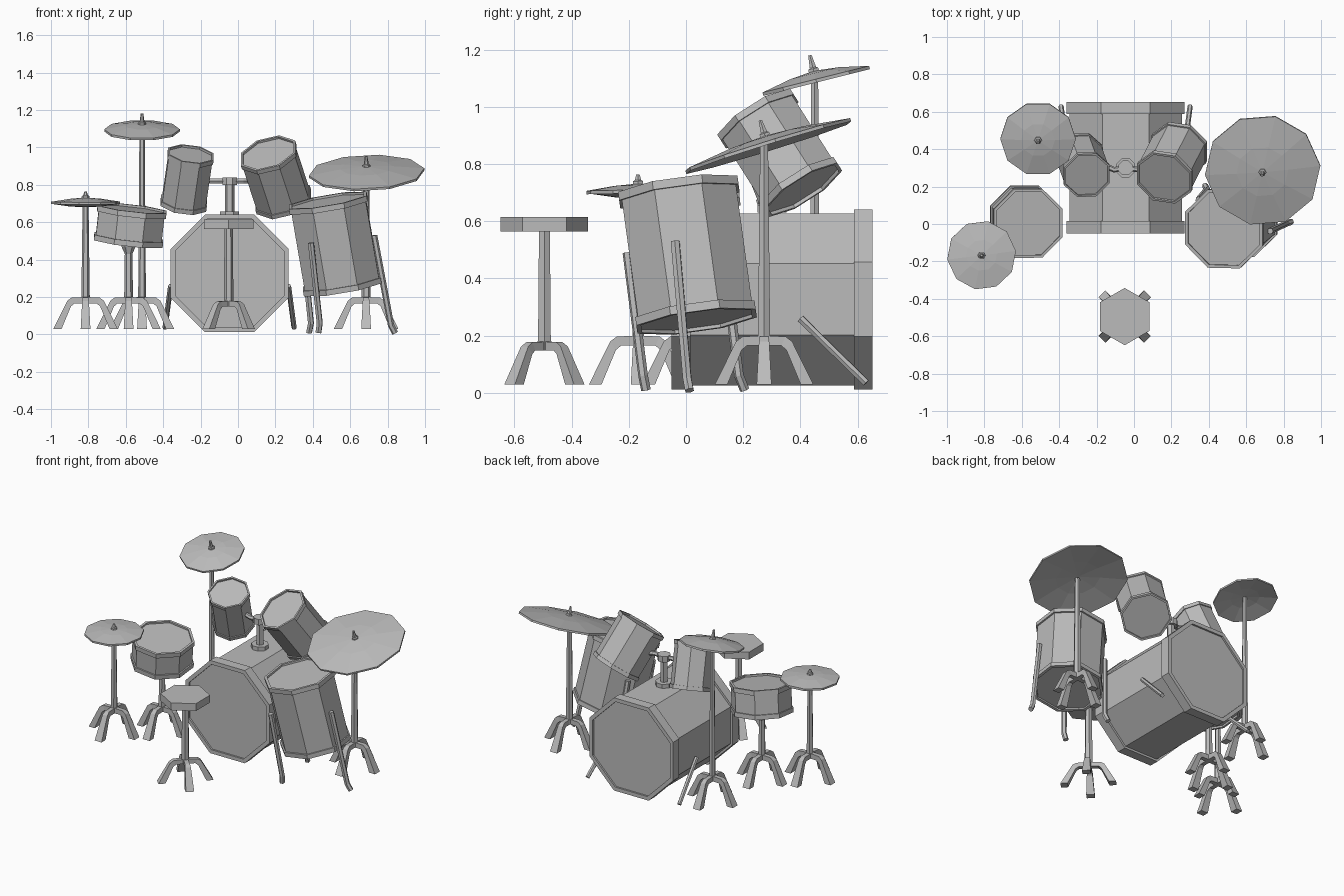
import bpy, bmesh, math
from mathutils import Vector, Matrix

cube = bpy.data.objects.get("Cube")
if cube:
    bpy.data.objects.remove(cube)

grey = bpy.data.materials.new("plain_grey")
grey.use_nodes = True
grey.diffuse_color = (0.5, 0.5, 0.5, 1)
grey.node_tree.nodes["Principled BSDF"].inputs["Base Color"].default_value = (0.5, 0.5, 0.5, 1)


def finish(name, bm):
    bmesh.ops.recalc_face_normals(bm, faces=bm.faces)
    mesh = bpy.data.meshes.new(name)
    bm.to_mesh(mesh)
    bm.free()
    mesh.materials.append(grey)
    obj = bpy.data.objects.new(name, mesh)
    bpy.context.collection.objects.link(obj)
    return obj


def lathe(name, profile, sides, base, axis=(0, 0, 1), spin=0.0):
    """Spin (radius, height) points into a faceted solid standing on base along axis."""
    up = Vector(axis).normalized()
    side = Vector((1, 0, 0))
    side = (side - up * side.dot(up)).normalized()
    frame = Matrix((side, up.cross(side), up)).transposed()
    bm = bmesh.new()
    rings = []
    for r, h in profile:
        count = sides if r > 0 else 1
        ring = []
        for i in range(count):
            a = 2 * math.pi * (i + spin) / sides
            ring.append(bm.verts.new(frame @ Vector((r * math.cos(a), r * math.sin(a), h)) + Vector(base)))
        rings.append(ring)
    for low, high in zip(rings, rings[1:]):
        for i in range(sides):
            j = (i + 1) % sides
            loop = [low[i % len(low)], low[j % len(low)], high[j % len(high)], high[i % len(high)]]
            bm.faces.new(list(dict.fromkeys(loop)))
    return finish(name, bm)


def drum(name, bottom, top, radius, rim, recess=0.012):
    """Octagonal shell with a raised rim and a recessed head at both ends."""
    axis = Vector(top) - Vector(bottom)
    full, shell, inner = axis.length, radius * 0.955, radius * 0.92
    half = [(0, recess), (inner, recess), (inner, 0), (radius, 0), (radius, rim), (shell, rim)]
    profile = half + [(r, full - h) for r, h in reversed(half)]
    return lathe(name, profile, 8, bottom, axis, 0.5)


def cymbal(name, centre, radius, axis, dome=0.034, spike=0.09, spin=0.0):
    lathe(name, [(0, dome - 0.012), (radius * 0.45, dome * 0.75 - 0.012), (radius, -0.008),
                 (radius, 0.004), (radius * 0.45, dome * 0.75), (0, dome)], 10, centre, axis, spin)
    lathe(name + "_bell", [(0, dome - 0.01), (0.022, dome - 0.01), (0.02, dome + 0.008),
                           (0.013, dome + 0.012), (0.007, spike), (0, spike)], 6, centre, axis)


def pole(name, x, y, low, high, wide=0.023, narrow=0.016):
    lathe(name, [(0, low), (wide, low), (narrow, high), (0, high)], 6, (x, y, 0))


# Leg outline: outer radius, outer height, inner radius, inner height, half width
LEG = [(0.0, 0.2, 0.0, 0.165, 0.014), (0.075, 0.197, 0.06, 0.165, 0.015),
       (0.098, 0.18, 0.078, 0.15, 0.018), (0.172, 0.03, 0.128, 0.03, 0.026)]


def stand(name, x, y, turn=0.0, tall=1.0):
    bm = bmesh.new()
    for k in range(4):
        rot = Matrix.Rotation(turn + k * math.pi / 2, 3, 'Z')
        rings = []
        for ro, zo, ri, zi, w in LEG:
            corners = [(ro, -w, zo), (ro, w, zo), (ri, w, zi), (ri, -w, zi)]
            rings.append([bm.verts.new(rot @ Vector((a, b, 0.03 + (c - 0.03) * tall)) + Vector((x, y, 0)))
                          for a, b, c in corners])
        for low, high in zip(rings, rings[1:]):
            for i in range(4):
                j = (i + 1) % 4
                bm.faces.new((low[i], low[j], high[j], high[i]))
        bm.faces.new(rings[0])
        bm.faces.new(rings[-1])
    finish(name, bm)


def tube(name, points, radius):
    curve = bpy.data.curves.new(name, 'CURVE')
    curve.dimensions = '3D'
    curve.bevel_depth = radius
    curve.bevel_resolution = 1
    curve.use_fill_caps = True
    spline = curve.splines.new('POLY')
    spline.points.add(len(points) - 1)
    for p, co in zip(spline.points, points):
        p.co = (*co, 1)
    spline.use_smooth = False
    curve.materials.append(grey)
    bpy.context.collection.objects.link(bpy.data.objects.new(name, curve))


# Bass drum with two spurs
BX = -0.045
drum("bass_drum", (BX, -0.05, 0.327), (BX, 0.652, 0.327), 0.341, 0.065)
for label, s in (("left", 1), ("right", -1)):
    tube("bass_spur_" + label, [(BX + s * 0.315, 0.4, 0.26), (BX + s * 0.345, 0.63, 0.035)], 0.014)

# Rack toms
drum("rack_tom_left", (0.245, 0.41, 0.71), (0.16, 0.245, 0.97), 0.163, 0.025)
drum("rack_tom_right", (-0.292, 0.37, 0.69), (-0.252, 0.26, 0.965), 0.133, 0.025)

# Tom mount: foot plate, post, clamp and two arms
MY = 0.3
lathe("mount_plate", [(0, 0.63), (0.055, 0.63), (0.055, 0.657), (0, 0.657)], 8, (BX, MY, 0), spin=0.5)
pole("mount_post", BX, MY, 0.64, 0.82, 0.025, 0.025)
lathe("mount_clamp", [(0, 0.8), (0.042, 0.8), (0.042, 0.84), (0, 0.84)], 8, (BX, MY, 0), spin=0.5)
for label, x in (("left", 0.1), ("right", -0.17)):
    tube("mount_arm_" + label, [(BX, MY, 0.82), ((BX + x) / 2, MY - 0.01, 0.82), (x, MY + 0.02, 0.82)], 0.015)

# Floor tom with three bent legs
drum("floor_tom", (0.56, 0.037, 0.25), (0.48, -0.027, 0.717), 0.228, 0.03)
floor_legs = {
    "left": [(0.728, -0.038, 0.53), (0.818, 0.004, 0.05), (0.84, 0.012, 0.008)],
    "front": [(0.39, -0.205, 0.49), (0.437, -0.15, 0.06), (0.43, -0.14, 0.01)],
    "back": [(0.345, 0.13, 0.49), (0.39, 0.185, 0.06), (0.38, 0.205, 0.01)],
}
for label, path in floor_legs.items():
    tube("floor_tom_leg_" + label, path, 0.017)

# Snare drum on its stand
drum("snare_drum", (-0.587, 0.022, 0.49), (-0.566, 0.003, 0.675), 0.2, 0.03)
pole("snare_pole", -0.585, 0.02, 0.165, 0.46, 0.024, 0.02)
lathe("snare_cradle", [(0, 0.43), (0.02, 0.43), (0.038, 0.47), (0.038, 0.495), (0, 0.495)], 6, (-0.585, 0.02, 0))
stand("snare_stand", -0.585, 0.02)

# Paired cymbals
HX, HY = -0.815, -0.167
cymbal("hi_hat_upper", (HX, HY, 0.706), 0.185, (0, -0.02, 1), 0.026, 0.057, 0.2)
lathe("hi_hat_lower", [(0, 0.68), (0.085, 0.684), (0.183, 0.698), (0.183, 0.704), (0, 0.704)],
      10, (HX, HY, 0), spin=0.2)
pole("hi_hat_pole", HX, HY, 0.165, 0.69)
stand("hi_hat_stand", HX, HY)

# Tall cymbal
cymbal("tall_cymbal", (-0.513, 0.455, 1.093), 0.202, (0, -0.25, 1))
pole("tall_cymbal_pole", -0.513, 0.45, 0.165, 1.11, 0.021, 0.014)
stand("tall_cymbal_stand", -0.513, 0.45)

# Large cymbal
cymbal("large_cymbal", (0.688, 0.287, 0.865), 0.31, (-0.04, -0.31, 1), 0.036, 0.092, 0.15)
pole("large_cymbal_pole", 0.685, 0.273, 0.165, 0.88, 0.025, 0.016)
stand("large_cymbal_stand", 0.685, 0.273)

# Stool
SX, SY = -0.05, -0.495
lathe("stool_seat", [(0, 0.565), (0.153, 0.565), (0.153, 0.615), (0, 0.615)], 6, (SX, SY, 0), spin=0.5)
pole("stool_pole", SX, SY, 0.15, 0.57, 0.026, 0.022)
stand("stool_stand", SX, SY, math.pi / 4, 0.88)
